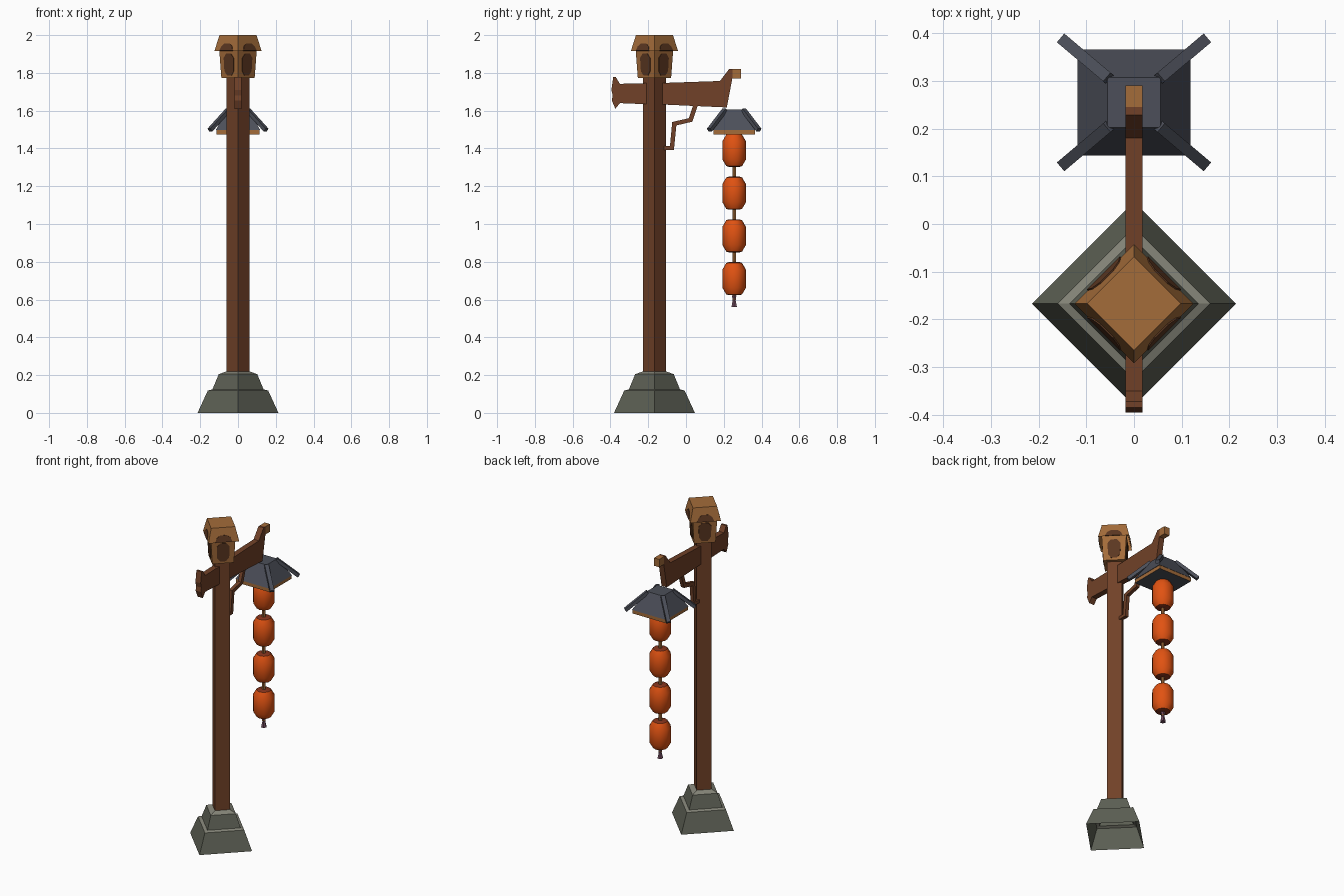
import bpy, bmesh, math
from mathutils import Vector, Matrix

if "Cube" in bpy.data.objects:
    bpy.data.objects.remove(bpy.data.objects["Cube"])


def material(name, r, g, b):
    m = bpy.data.materials.new(name)
    m.diffuse_color = (r, g, b, 1)
    m.use_nodes = True
    m.node_tree.nodes["Principled BSDF"].inputs["Base Color"].default_value = m.diffuse_color
    return m


wood = material("brown wood", 0.165, 0.053, 0.021)
pale = material("pale wood", 0.37, 0.15, 0.042)
dark = material("dark brown", 0.105, 0.038, 0.015)
stone = material("stone", 0.11, 0.118, 0.09)
ledge = material("pale stone ledge", 0.23, 0.23, 0.185)
slate = material("slate", 0.072, 0.078, 0.1)
orange = material("lantern orange", 0.75, 0.085, 0.006)
red = material("dark red", 0.24, 0.035, 0.012)
purple = material("tassel purple", 0.16, 0.07, 0.11)

PY, LY = -0.167, 0.255   # post and lantern positions along y


def finish(bm, name, mats, rule=None, smooth=None):
    bmesh.ops.recalc_face_normals(bm, faces=bm.faces)
    bm.normal_update()
    if rule:
        for f in bm.faces:
            f.material_index = rule(f)
    me = bpy.data.meshes.new(name)
    bm.to_mesh(me)
    bm.free()
    for m in mats:
        me.materials.append(m)
    if smooth:
        me.shade_smooth()
        me.set_sharp_from_angle(angle=math.radians(smooth))
    ob = bpy.data.objects.new(name, me)
    bpy.context.collection.objects.link(ob)
    return ob


def stack(name, prof, n, y, mats, rot=0, bottom=True, top=True, rule=None,
          smooth=None, sy=1):
    """Rings of n corners, prof = (radius, z) from bottom to top."""
    bm = bmesh.new()
    rings = []
    for r, z in prof:
        rings.append([bm.verts.new((r * math.cos(rot + math.tau * i / n),
                                    y + sy * r * math.sin(rot + math.tau * i / n), z))
                      for i in range(n)])
    for a, b in zip(rings, rings[1:]):
        for i in range(n):
            j = (i + 1) % n
            bm.faces.new((a[i], a[j], b[j], b[i]))
    # orientation is fixed outward by construction, caps follow it
    if bottom:
        bm.faces.new(rings[0][::-1])
    if top:
        bm.faces.new(rings[-1])
    return finish(bm, name, mats, rule, smooth)


def slab(name, pts, half, mats, rule=None):
    """Side outline in (y, z), extruded to both sides of x = 0."""
    bm = bmesh.new()
    f = bm.faces.new([bm.verts.new((-half, y, z)) for y, z in pts])
    ext = bmesh.ops.extrude_face_region(bm, geom=[f])
    bmesh.ops.translate(bm, vec=(2 * half, 0, 0),
                        verts=[v for v in ext["geom"] if isinstance(v, bmesh.types.BMVert)])
    # close the starting side if extrusion removed it
    if not any(all(abs(v.co.x + half) < 1e-5 for v in g.verts) for g in bm.faces):
        bm.faces.new([v for v in bm.verts if abs(v.co.x + half) < 1e-5])
    return finish(bm, name, mats, rule)


def plates(name, lo, hi, shape, mat):
    """Thin painted plates on the four sides of a diamond; shape in (u, v) 0..1."""
    bm = bmesh.new()
    for k in range(4):
        a, b = k * math.pi / 2, (k + 1) * math.pi / 2
        c = [Vector((r * math.cos(t), PY + r * math.sin(t), z))
             for (r, z), t in ((lo, a), (lo, b), (hi, b), (hi, a))]
        nrm = (c[1] - c[0]).cross(c[3] - c[0]).normalized() * 0.003
        front, back = [], []
        for u, v in shape:
            p = c[0].lerp(c[1], u).lerp(c[3].lerp(c[2], u), v)
            front.append(bm.verts.new(p + nrm))
            back.append(bm.verts.new(p))
        bm.faces.new(front)
        for i in range(len(shape)):
            j = (i + 1) % len(shape)
            bm.faces.new((back[i], back[j], front[j], front[i]))
    return finish(bm, name, [mat])


# Stone foot, hollow underneath, with pale ledges
stack("stone_foot", [(0.214, 0), (0.16, 0.118), (0.135, 0.125), (0.102, 0.205),
                     (0.06, 0.22)], 4, PY, [stone, ledge], bottom=False, top=False,
      rule=lambda f: 1 if f.normal.z > 0.8 else 0)

# Post
stack("post", [(0.061, 0.2), (0.061, 1.79)], 4, PY, [wood])

# Lantern house on the post with dark windows
body = [(0.088, 1.772), (0.1, 1.93)]
stack("post_head", body, 4, PY, [pale])
plates("head_windows", body[0], body[1],
       [(0.37, 0.09), (0.63, 0.09), (0.77, 0.24), (0.77, 0.68),
        (0.63, 0.82), (0.37, 0.82), (0.23, 0.68), (0.23, 0.24)], dark)

# House roof with dark worn patches
eave = [(0.125, 1.915), (0.098, 2.0)]
stack("head_roof", eave, 4, PY, [pale], bottom=False)
plates("roof_patches", eave[0], eave[1],
       [(0.22, 0.02), (0.78, 0.02), (0.74, 0.3), (0.62, 0.48), (0.38, 0.48),
        (0.26, 0.3)], dark)

# Cross beam with flared tail and upturned pale tip
slab("cross_beam", [(-0.395, 1.71), (-0.385, 1.778), (-0.372, 1.778), (-0.35, 1.742),
                    (-0.23, 1.745), (-0.11, 1.747), (0.18, 1.757), (0.228, 1.82),
                    (0.245, 1.82), (0.245, 1.77), (0.216, 1.617), (-0.11, 1.632),
                    (-0.23, 1.635), (-0.35, 1.64), (-0.374, 1.61), (-0.393, 1.655),
                    (-0.388, 1.68)], 0.018, [wood])
slab("beam_tip", [(0.244, 1.771), (0.244, 1.82), (0.29, 1.82), (0.29, 1.771)],
     0.018, [pale])

# Crooked bracket under the beam
slab("bracket", [(-0.125, 1.412), (-0.085, 1.412), (-0.073, 1.54), (0.015, 1.56),
                 (0.042, 1.64), (0.066, 1.64), (0.034, 1.542), (-0.051, 1.522),
                 (-0.064, 1.392), (-0.125, 1.392)], 0.011, [wood])

# Slate canopy over the lanterns
q = math.sqrt(2)
stack("canopy", [(0.118 * q, 1.497), (0.056 * q, 1.607)], 4, LY, [slate],
      rot=math.pi / 4, sy=0.94)
stack("canopy_rim", [(0.115 * q, 1.475), (0.115 * q, 1.5)], 4, LY, [pale, slate],
      rot=math.pi / 4, sy=0.95, rule=lambda f: 1 if abs(f.normal.z) > 0.5 else 0)

# Four ridge bars on the canopy corners
bm = bmesh.new()
for sx in (-1, 1):
    for s in (-1, 1):
        a = Vector((sx * 0.052, LY + s * 0.049, 1.604))
        b = Vector((sx * 0.149, LY + s * 0.131, 1.497))
        d = (b - a).normalized()
        side = d.cross(Vector((0, 0, 1))).normalized()
        rot = Matrix((d, side, d.cross(side))).transposed().to_4x4()
        bmesh.ops.create_cube(bm, size=1, matrix=Matrix.Translation((a + b) / 2) @ rot
                              @ Matrix.Diagonal(((b - a).length, 0.024, 0.02, 1)))
finish(bm, "canopy_ridges", [slate])

# Hanging string with four lanterns and a tassel
stack("string", [(0.011, 0.6), (0.011, 1.48)], 6, LY, [pale])
for i in range(4):
    z = 1.39 - i * 0.2265
    stack("lantern_%d" % (i + 1),
          [(0.03, z - 0.087), (0.042, z - 0.083), (0.063, z - 0.047), (0.063, z + 0.047),
           (0.042, z + 0.083), (0.03, z + 0.087)], 10, LY, [orange, red],
          rot=math.pi / 10, smooth=40,
          rule=lambda f: 1 if abs(f.normal.z) > 0.8 else 0)
stack("tassel", [(0.017, 0.56), (0.009, 0.595), (0.014, 0.622)], 6, LY, [purple])
